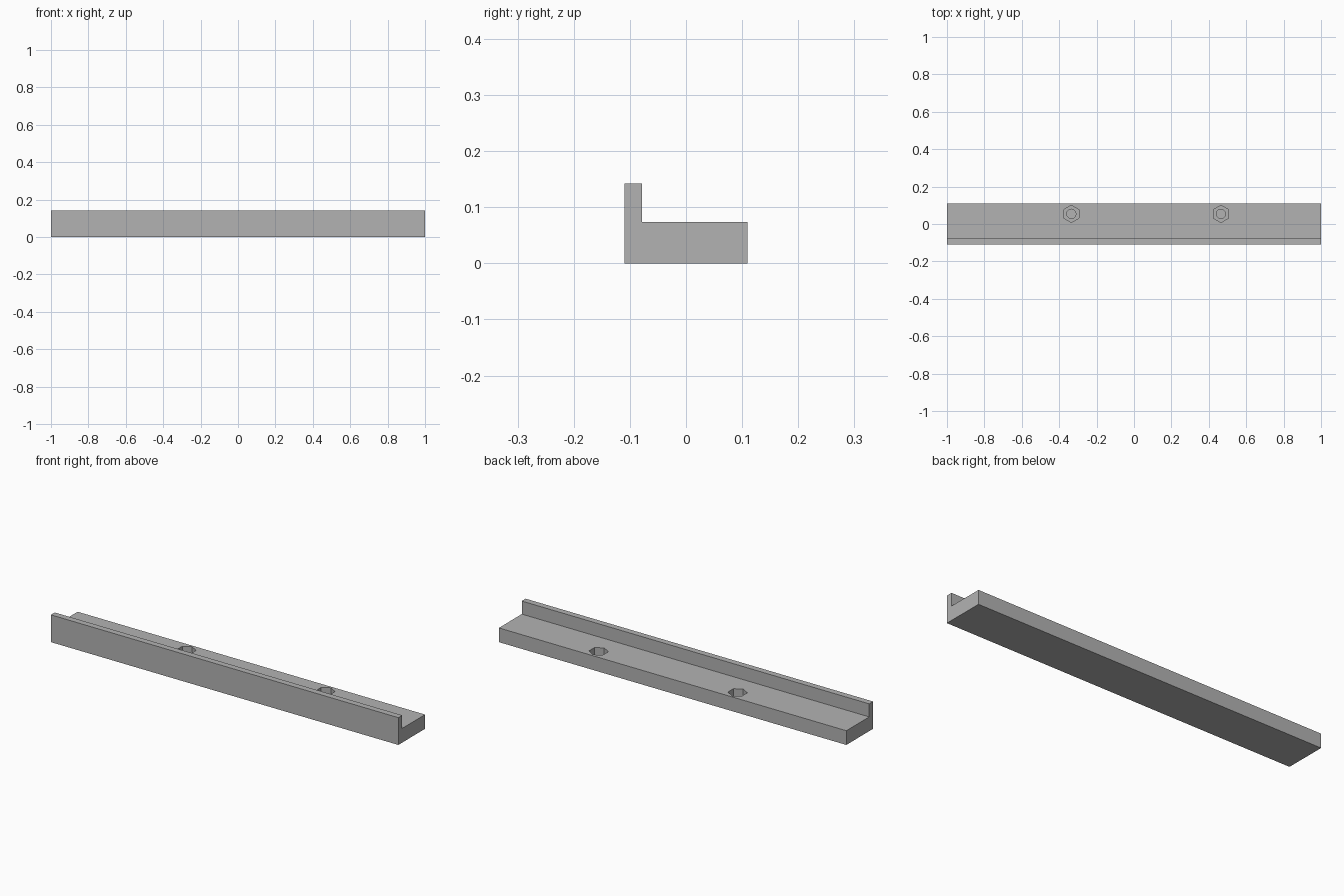
import bpy, bmesh, math
from mathutils import Matrix

cube = bpy.data.objects.get("Cube")
if cube:
    bpy.data.objects.remove(cube, do_unlink=True)

BASE_TOP = 0.074

grey = bpy.data.materials.new("plain grey")
grey.use_nodes = True
colour = (0.45, 0.45, 0.45, 1)
grey.diffuse_color = colour
grey.node_tree.nodes["Principled BSDF"].inputs["Base Color"].default_value = colour


def add_object(name, bm):
    bmesh.ops.recalc_face_normals(bm, faces=bm.faces)
    mesh = bpy.data.meshes.new(name)
    bm.to_mesh(mesh)
    bm.free()
    mesh.materials.append(grey)
    obj = bpy.data.objects.new(name, mesh)
    bpy.context.collection.objects.link(obj)
    return obj


def cut_prism(target, name, sides, radius, x, y, bottom):
    # Vertical prism with a corner pointing along y, running out above the ledge
    top = BASE_TOP + 0.03
    bm = bmesh.new()
    place = Matrix.Translation((x, y, (top + bottom) / 2)) @ Matrix.Rotation(math.pi / 2, 4, "Z")
    bm_cone = bmesh.ops.create_cone(bm, cap_ends=True, segments=sides, radius1=radius,
                                    radius2=radius, depth=top - bottom)
    # Turn so that the first corner lies on the y axis
    first = bm_cone["verts"][0].co
    turn = Matrix.Rotation(-math.atan2(first.y, first.x), 4, "Z")
    bm.transform(place @ turn)
    cutter = add_object(name, bm)
    cutter.hide_render = True
    cutter.hide_set(True)
    mod = target.modifiers.new(name, "BOOLEAN")
    mod.object = cutter
    mod.operation = "DIFFERENCE"
    mod.solver = "EXACT"


# L-shaped rail, extruded along x
profile = [(-0.11, 0), (0.11, 0), (0.11, BASE_TOP), (-0.078, BASE_TOP),
           (-0.078, 0.142), (-0.11, 0.142)]
bm = bmesh.new()
face = bm.faces.new([bm.verts.new((-1, y, z)) for y, z in profile])
ext = bmesh.ops.extrude_face_region(bm, geom=[face])
bmesh.ops.translate(bm, vec=(2, 0, 0),
                    verts=[v for v in ext["geom"] if isinstance(v, bmesh.types.BMVert)])
rail = add_object("rail", bm)

# Hexagonal nut pockets with narrower blind bolt holes
for side, x in (("right", -0.335), ("left", 0.465)):
    cut_prism(rail, side + "_nut_pocket", 6, 0.046, x, 0.054, 0.034)
    cut_prism(rail, side + "_bolt_hole", 12, 0.025, x, 0.054, 0.008)

# Bake the cuts and discard the cutters
bpy.context.view_layer.update()
evaluated = rail.evaluated_get(bpy.context.evaluated_depsgraph_get())
cut_mesh = bpy.data.meshes.new_from_object(evaluated)
cutters = [m.object for m in rail.modifiers]
rail.modifiers.clear()
rail.data = cut_mesh
for cutter in cutters:
    bpy.data.objects.remove(cutter, do_unlink=True)
